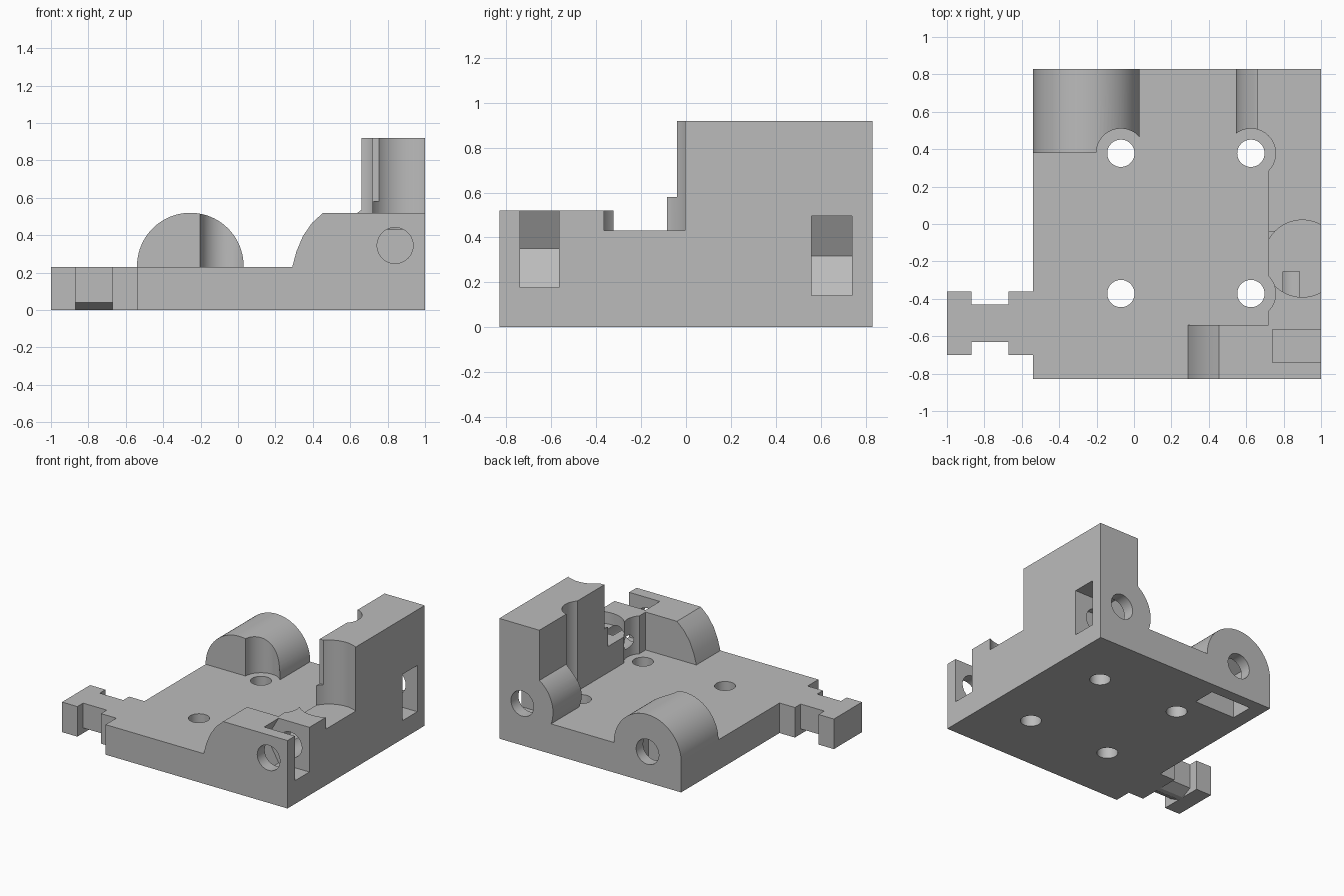
import bpy
import bmesh
import math
from mathutils import Vector

default = bpy.data.objects.get("Cube")
if default:
    bpy.data.objects.remove(default, do_unlink=True)

grey = bpy.data.materials.new("light_grey")
grey.use_nodes = True
COLOUR = (0.5, 0.5, 0.5, 1)
grey.diffuse_color = COLOUR
grey.node_tree.nodes["Principled BSDF"].inputs["Base Color"].default_value = COLOUR


def prism(name, points, lo, hi, axis="y"):
    """Extrude a closed 2D profile along an axis (profile is xy, xz or yz)."""
    place = {"z": lambda a, b, c: (a, b, c),
             "y": lambda a, b, c: (a, c, b),
             "x": lambda a, b, c: (c, a, b)}[axis]
    bm = bmesh.new()
    face = bm.faces.new([bm.verts.new(place(a, b, lo)) for a, b in points])
    side = bmesh.ops.extrude_face_region(bm, geom=[face])
    moved = [v for v in side["geom"] if isinstance(v, bmesh.types.BMVert)]
    bmesh.ops.translate(bm, verts=moved, vec=Vector(place(0, 0, hi - lo)))
    bmesh.ops.recalc_face_normals(bm, faces=bm.faces)
    mesh = bpy.data.meshes.new(name)
    bm.to_mesh(mesh)
    bm.free()
    mesh.materials.append(grey)
    obj = bpy.data.objects.new(name, mesh)
    bpy.context.collection.objects.link(obj)
    return obj


def box(name, x0, x1, y0, y1, z0, z1):
    return prism(name, [(x0, y0), (x1, y0), (x1, y1), (x0, y1)], z0, z1, "z")


def arc(cx, cy, r, start, end, n):
    steps = [math.radians(start + (end - start) * i / n) for i in range(n + 1)]
    return [(cx + r * math.cos(t), cy + r * math.sin(t)) for t in steps]


def cylinder(name, cx, cy, r, lo, hi, axis):
    return prism(name, arc(cx, cy, r, 0, 360, 64)[:-1], lo, hi, axis)


def combine(target, other, operation):
    mod = target.modifiers.new(other.name, "BOOLEAN")
    mod.operation = operation
    mod.solver = "EXACT"
    mod.object = other
    bpy.context.view_layer.objects.active = target
    bpy.ops.object.modifier_apply(modifier=mod.name)
    bpy.data.objects.remove(other, do_unlink=True)


# Base plate with the notched side tab
BACK, FRONT, TOP = 0.83, -0.83, 0.23
body = prism("carriage_body", [
    (1, FRONT), (1, BACK), (-0.54, BACK), (-0.54, -0.36),
    (-0.67, -0.36), (-0.67, -0.43), (-0.87, -0.43), (-0.87, -0.36),
    (-1, -0.36), (-1, -0.70), (-0.87, -0.70), (-0.87, -0.63),
    (-0.67, -0.63), (-0.67, -0.70), (-0.54, -0.70), (-0.54, FRONT)], 0, TOP, "z")

# Raised housings
LOW = 0.1
curve = [(0.29, TOP), (0.313, 0.315), (0.347, 0.395), (0.395, 0.465), (0.455, 0.52)]
hump = arc(-0.255, 0.235, 0.285, 0, 180, 40) + [(-0.54, LOW), (0.03, LOW)]
ridge = arc(0.805, 0.32, 0.26, 90, 205, 30) + [(0.805, LOW)]
solids = [
    prism("rod_hump", hump, 0.38, BACK),
    prism("front_block", [(0.29, LOW)] + curve + [(1, 0.52), (1, LOW)], FRONT, -0.54),
    box("side_wall", 0.72, 1, -0.6, 0.1, LOW, 0.52),
    box("wall_step", 0.72, 1, -0.12, 0.1, LOW, 0.58),
    box("tower", 0.72, 1, -0.04, BACK, LOW, 0.92),
    box("tower_back", 0.66, 1, 0.38, BACK, LOW, 0.92),
    prism("tower_ridge", ridge, 0.38, BACK),
]
for solid in solids:
    combine(body, solid, "UNION")

# Screw holes with head clearance above the plate
cutters = []
for x in (-0.07, 0.625):
    for y in (-0.372, 0.378):
        cutters.append(cylinder("screw_hole", x, y, 0.073, -0.1, 0.4, "z"))
        cutters.append(cylinder("head_clearance", x, y, 0.132, TOP, 1.1, "z"))

# Round pocket in the side wall
cutters.append(cylinder("round_pocket", 0.9, -0.185, 0.206, 0.43, 1.1, "z"))

# Horizontal screw bores
cutters += [
    cylinder("front_bore", 0.84, 0.345, 0.096, -0.9, -0.255, "y"),
    cylinder("tower_bore", 0.805, 0.32, 0.096, 0.5, 0.9, "y"),
    cylinder("hump_bore", -0.255, 0.235, 0.096, 0.5, 0.9, "y"),
]


# Nut traps: half a hexagon, open towards one side
def nut_profile(c, d, a, reach):
    r = a / math.cos(math.pi / 6)
    return [(c + reach, d - a), (c + reach, d + a), (c - r / 2, d + a),
            (c - r, d), (c - r / 2, d - a)]


cutters += [
    prism("front_nut_trap", nut_profile(0.84, 0.35, 0.172, 0.3), -0.74, -0.565),
    prism("tower_nut_trap", nut_profile(0.805, 0.318, 0.177, 0.3), 0.56, 0.74),
    prism("hump_nut_trap", [(b - 0.255, 0.235 - a)
                            for a, b in nut_profile(0, 0, 0.172, 0.3)], 0.57, 0.745),
]

# Bevels under the neck of the tab
for edge, inner in ((-0.63, -0.55), (-0.43, -0.51)):
    cutters.append(prism("neck_bevel", [(edge, 0.04), (inner, 0), (inner, -0.05),
                                        (edge, -0.05)], -0.87, -0.67, "x"))
for cutter in cutters:
    combine(body, cutter, "DIFFERENCE")

bpy.ops.object.select_all(action="DESELECT")
body.select_set(True)
bpy.context.view_layer.objects.active = body
bpy.ops.object.shade_smooth_by_angle(angle=math.radians(25))
